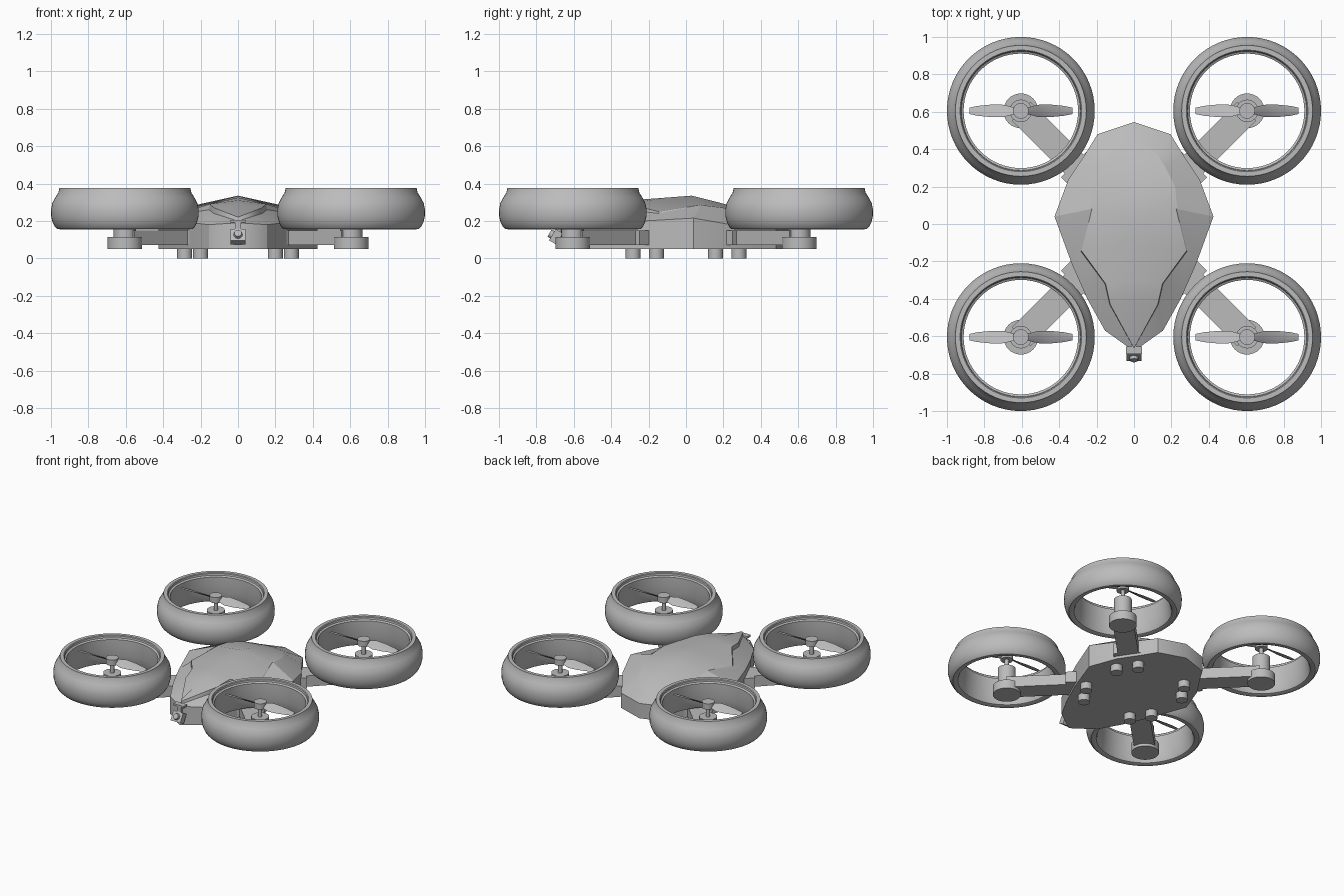
import bpy
import bmesh
from math import sin, cos, pi, radians, atan2
from mathutils import Matrix, Vector

if "Cube" in bpy.data.objects:
    bpy.data.objects.remove(bpy.data.objects["Cube"], do_unlink=True)

grey = bpy.data.materials.new("matte_grey")
grey.use_nodes = True
colour = (0.5, 0.5, 0.5, 1)
grey.diffuse_color = colour
grey.node_tree.nodes["Principled BSDF"].inputs["Base Color"].default_value = colour


def finish(name, bm, smooth_angle=None):
    """Turn a bmesh into a named, coloured object."""
    bmesh.ops.remove_doubles(bm, verts=bm.verts, dist=0.0005)
    bmesh.ops.recalc_face_normals(bm, faces=bm.faces)
    mesh = bpy.data.meshes.new(name)
    bm.to_mesh(mesh)
    bm.free()
    mesh.materials.append(grey)
    obj = bpy.data.objects.new(name, mesh)
    bpy.context.collection.objects.link(obj)
    if smooth_angle:
        bpy.ops.object.select_all(action='DESELECT')
        obj.select_set(True)
        bpy.context.view_layer.objects.active = obj
        bpy.ops.object.shade_smooth_by_angle(angle=radians(smooth_angle))
    return obj


def lathe(name, profile, centre, closed=False, steps=48):
    """Spin a radius/height profile around a vertical axis."""
    bm = bmesh.new()
    rings = []
    for i in range(steps):
        a = 2 * pi * i / steps
        rings.append([bm.verts.new((centre[0] + r * cos(a), centre[1] + r * sin(a), z))
                      for r, z in profile])
    count = len(profile)
    for i in range(steps):
        a, b = rings[i], rings[(i + 1) % steps]
        for j in range(count if closed else count - 1):
            k = (j + 1) % count
            bm.faces.new((a[j], b[j], b[k], a[k]))
    return finish(name, bm, 35)


def cylinder(name, centre, radius, low, high, steps=32):
    profile = [(0, low), (radius, low), (radius, high), (0, high)]
    return lathe(name, profile, centre, steps=steps)


def box(name, size, location, rotation=Matrix()):
    bm = bmesh.new()
    bmesh.ops.create_cube(bm, size=1)
    matrix = Matrix.Translation(location) @ rotation @ Matrix.Diagonal((*size, 1))
    bmesh.ops.transform(bm, matrix=matrix, verts=bm.verts)
    return finish(name, bm)


# Hull: half cross-sections from nose to tail, mirrored
# rim (x, y, z), shoulder (x, y, low z, high z), ridge (y, z)
stations = [
    ((0, -.68, .19), (0, -.665, .2, .22), (-.655, .235)),
    ((.155, -.57, .18), (.13, -.43, .24, .27), (-.42, .29)),
    ((.25, -.4, .19), (.155, -.32, .26, .29), (-.3, .31)),
    ((.33, -.22, .2), (.285, -.145, .24, .25), (-.1, .325)),
    ((.425, .04, .215), (.23, .08, .285, .285), (.03, .335)),
    ((.35, .24, .18), (.22, .2, .27, .27), (.17, .3)),
    ((.26, .375, .165), (.17, .3, .25, .25), (.28, .27)),
    ((.195, .48, .16), (.12, .38, .22, .22), (.36, .24)),
    ((0, .545, .16), (0, .46, .19, .19), (.44, .2)),
]
floor = .05
bm = bmesh.new()
rows = []
for rim, (sx, sy, low, high), (ry, rz) in stations:
    points = [(0, rim[1], floor), (rim[0], rim[1], floor), rim,
              (sx, sy, low), (sx * .98, sy, high), (0, ry, rz)]
    rows.append([bm.verts.new(p) for p in points])
for a, b in zip(rows, rows[1:]):
    for j in range(len(a) - 1):
        bm.faces.new((a[j], b[j], b[j + 1], a[j + 1]))
bmesh.ops.dissolve_degenerate(bm, dist=0.0005, edges=bm.edges)
hull = finish("hull", bm, 20)
mirror = hull.modifiers.new("mirror", 'MIRROR')
mirror.use_clip = True

# Duct wall outline, closed loop of radius and height
duct = [(.35, .375), (.356, .35), (.372, .325), (.388, .295), (.395, .26), (.394, .225),
        (.387, .195), (.375, .17), (.362, .157), (.345, .155), (.328, .162), (.32, .18),
        (.312, .23), (.306, .29), (.306, .35), (.318, .357), (.32, .37), (.325, .375)]


def propeller(name, centre, height):
    """Two twisted, tapered blades along x."""
    bm = bmesh.new()
    sections = [(.02, .035, 38), (.09, .075, 30), (.16, .072, 22),
                (.23, .055, 16), (.275, .035, 12)]
    for turn in (0, pi):
        spin = Matrix.Translation((*centre, height)) @ Matrix.Rotation(turn, 4, 'Z')
        loops = []
        for x, chord, pitch in sections:
            twist = Matrix.Rotation(radians(pitch), 4, 'X')
            corners = [(-1, 0), (0, -.005), (1, 0), (0, .005)]
            loops.append([bm.verts.new(spin @ (Vector((x, 0, 0)) + twist @ Vector(
                (0, side * chord / 2, thick)))) for side, thick in corners])
        for a, b in zip(loops, loops[1:]):
            for j in range(4):
                k = (j + 1) % 4
                bm.faces.new((a[j], b[j], b[k], a[k]))
        bm.faces.new(loops[0])
        bm.faces.new(loops[-1])
    return finish(name, bm, 35)


# Four rotor units, each with an arm, motor, propeller, duct and two feet
for sx, side in ((1, "left"), (-1, "right")):
    for sy, end in ((-1, "front"), (1, "rear")):
        tag = end + "_" + side
        c = (sx * .605, sy * .605)
        lathe("duct_" + tag, duct, c, closed=True, steps=64)
        cylinder("motor_mount_" + tag, c, .093, .05, .115)
        cylinder("motor_" + tag, c, .06, .115, .25)
        cylinder("shaft_" + tag, c, .014, .25, .33, 16)
        cylinder("hub_" + tag, c, .042, .318, .36)
        propeller("propeller_" + tag, c, .338)
        heading = Matrix.Rotation(atan2(sy, sx), 4, 'Z')
        box("arm_" + tag, (.52, .14, .08), (sx * .42, sy * .42, .11), heading)
        box("arm_root_" + tag, (.14, .2, .08), (sx * .27, sy * .27, .11), heading)
        for n, (fx, fy) in enumerate(((.2, .283), (.285, .158))):
            cylinder("foot_%s_%d" % (tag, n + 1), (sx * fx, sy * fy), .04, 0, .06, 24)

# Nose camera, tilted upward, with lens and bracket
tilt = Matrix.Rotation(radians(-30), 4, 'X')
mid = Vector((0, -.695, .115))
box("camera_body", (.08, .045, .07), mid, tilt)
bm = bmesh.new()
bmesh.ops.create_cone(bm, cap_ends=True, segments=24, radius1=.024, radius2=.02, depth=.02)
place = Matrix.Translation(mid) @ tilt @ Matrix.Translation((0, -.03, 0))
bmesh.ops.transform(bm, matrix=place @ Matrix.Rotation(pi / 2, 4, 'X'), verts=bm.verts)
finish("camera_lens", bm, 35)
box("camera_bracket", (.03, .03, .06), (0, -.675, .165))
box("bracket_plate", (.085, .04, .014), (0, -.675, .198))
